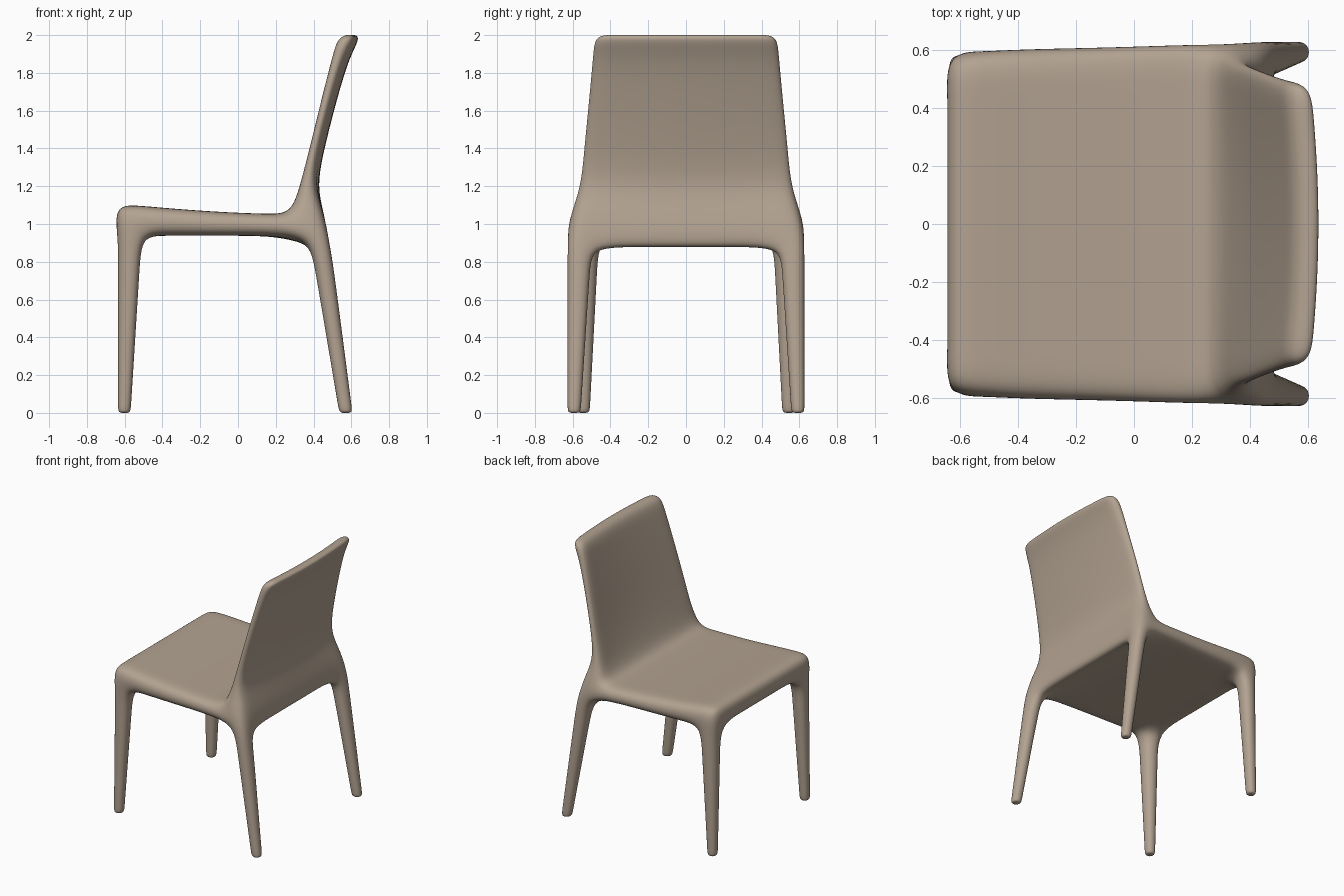
import bpy, bmesh

if "Cube" in bpy.data.objects:
    bpy.data.objects.remove(bpy.data.objects["Cube"])

# One-piece moulded chair (faces -x): a coarse block cage, shaped and subdivided.
NI, NJ = 6, 6                                    # cells along x and y

# Seat lines along x: (x under, x top, z top, half width)
SEAT = [(-0.64, -0.655, 1.102, 0.59), (-0.505, -0.525, 1.098, 0.602),
        (-0.37, -0.36, 1.082, 0.61), (-0.08, -0.08, 1.062, 0.615),
        (0.22, 0.165, 1.053, 0.625), (0.375, 0.28, 1.055, 0.632),
        (0.49, 0.455, 1.06, 0.632)]
# Backrest rings: (z, front x, rear x at the edge, half width, bow)
BACK = [(1.20, 0.322, 0.398, 0.56, 0.02), (1.40, 0.372, 0.428, 0.543, 0.03),
        (1.65, 0.432, 0.492, 0.518, 0.03), (1.90, 0.495, 0.565, 0.495, 0.03),
        (2.006, 0.525, 0.635, 0.487, 0.03)]
# Foot corners: cage column -> x, and (inner y, outer y) for front and rear
FOOT_X = {0: -0.638, 1: -0.566, 5: 0.533, 6: 0.609}
FOOT_Y = {True: (0.507, 0.583), False: (0.555, 0.630)}
LEG_Z = [-0.003, 0.025, 0.40, 0.76]


def lerp(a, b, t):
    return a + (b - a) * t


def spread(a, inner, outer):
    """Distance from the centre line for cage column a (0..3)."""
    return (0.0, inner * 0.5, inner, outer)[a]


def place(i, j, k):
    """Position of the cage vertex at lattice point i, j, k."""
    a, side = abs(j - 3), (1 if j > 3 else -1)
    xu, xt, zt, w = SEAT[i]
    front = i <= 1
    inner = w - 0.14
    if k <= 3:                                   # legs
        z = LEG_Z[k]
        t = 1 - z / 0.93
        fi, fo = FOOT_Y[front]
        y = spread(a, lerp(inner, fi, t), lerp(w, fo, t))
        return lerp(xu, FOOT_X[i], t), side * y, z
    if k == 4:                                   # underside of the seat
        z = 0.938
        if i == 0:
            z = 0.92
        if i >= 5:                               # deeper rear rail
            z = 0.925 if a == 3 else (0.885 if i == 5 else 0.86)
        return xu, side * spread(a, inner, w), z
    if k == 5:                                   # top of the seat
        wt = w - (0.018 if i >= 5 else 0.004)
        return xt, side * spread(a, wt - 0.14, wt), zt
    z, xf, xr, h, bow = BACK[k - 6]              # backrest, bowed backwards
    y = spread(a, h - 0.12, h)
    x = (xf if i == 5 else xr) + bow * (1 - (y / h) ** 2)
    return x, side * y, z


# Occupied cells: four legs, seat layer, backrest wall
cells = {(i, j, k) for i in (0, 5) for j in (0, 5) for k in range(4)}
cells |= {(i, j, 4) for i in range(NI) for j in range(NJ)}
cells |= {(5, j, k) for j in range(NJ) for k in range(5, 10)}

bm = bmesh.new()
verts = {}


def vert(p):
    if p not in verts:
        verts[p] = bm.verts.new(place(*p))
    return verts[p]


# Skin: one quad wherever a cell has no neighbour
for c in cells:
    for axis in range(3):
        for d in (0, 1):
            n = list(c)
            n[axis] += 2 * d - 1
            if tuple(n) in cells:
                continue
            u, v = [b for b in range(3) if b != axis]
            quad = []
            for du, dv in ((0, 0), (1, 0), (1, 1), (0, 1)):
                p = list(c)
                p[axis] += d
                p[u] += du
                p[v] += dv
                quad.append(vert(tuple(p)))
            bm.faces.new(quad)
bmesh.ops.recalc_face_normals(bm, faces=bm.faces[:])
for f in bm.faces:
    f.smooth = True

mesh = bpy.data.meshes.new("chair_shell")
bm.to_mesh(mesh)
bm.free()
chair = bpy.data.objects.new("chair_shell", mesh)
bpy.context.collection.objects.link(chair)

# Smooth moulded surface
sub = chair.modifiers.new("smooth_surface", 'SUBSURF')
sub.levels = sub.render_levels = 3

# Warm beige plastic
mat = bpy.data.materials.new("warm_beige")
mat.diffuse_color = (0.45, 0.365, 0.285, 1.0)
mat.use_nodes = True
mat.node_tree.nodes["Principled BSDF"].inputs["Base Color"].default_value = mat.diffuse_color
mesh.materials.append(mat)
